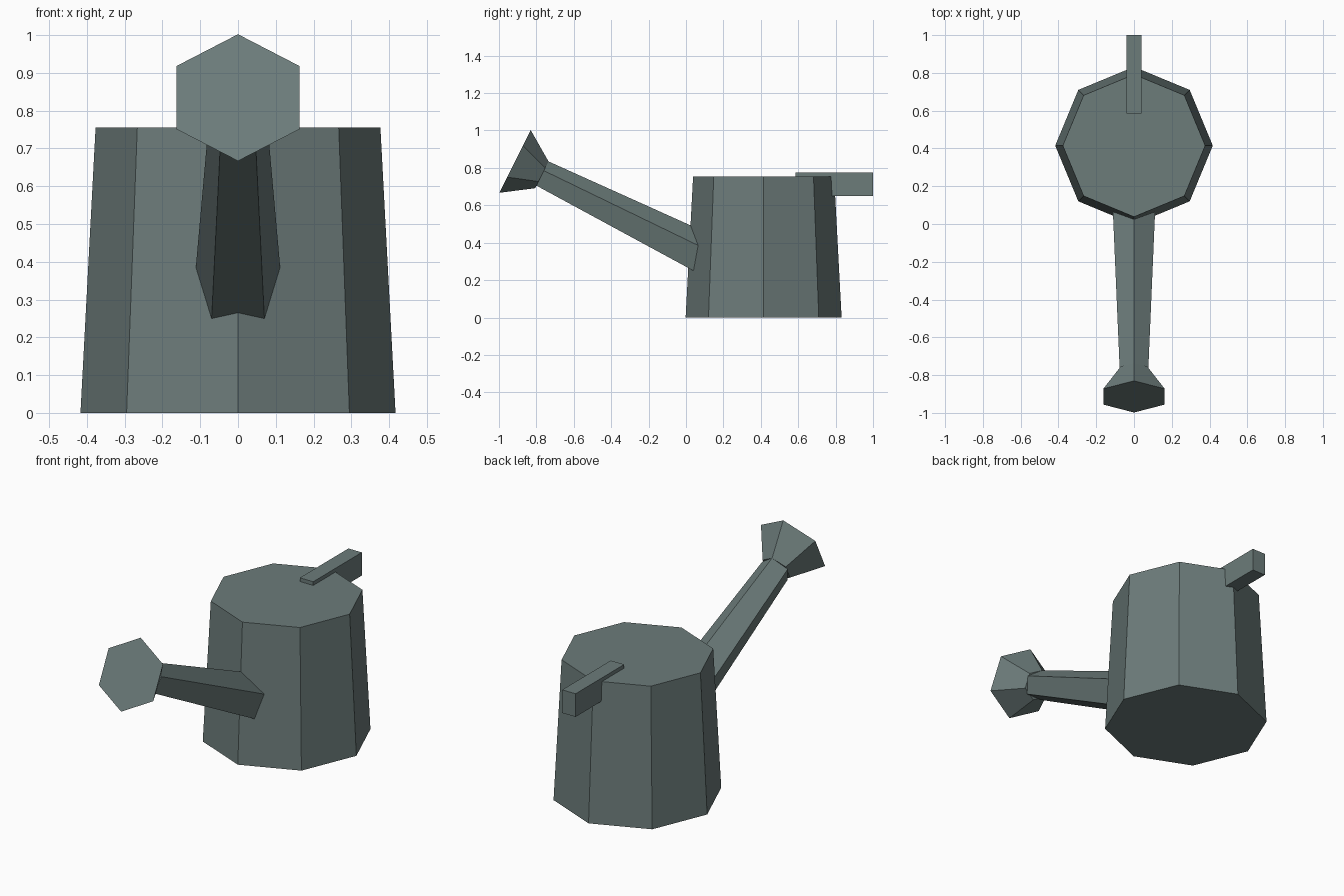
import bpy, bmesh, math
from mathutils import Vector

if "Cube" in bpy.data.objects:
    bpy.data.objects.remove(bpy.data.objects["Cube"])

metal = bpy.data.materials.new("grey_green_metal")
metal.diffuse_color = (0.15, 0.2, 0.195, 1)
metal.use_nodes = True
metal.node_tree.nodes["Principled BSDF"].inputs["Base Color"].default_value = metal.diffuse_color


def finish(name, bm):
    bmesh.ops.recalc_face_normals(bm, faces=bm.faces)
    mesh = bpy.data.meshes.new(name)
    bm.to_mesh(mesh)
    bm.free()
    mesh.materials.append(metal)
    obj = bpy.data.objects.new(name, mesh)
    bpy.context.collection.objects.link(obj)
    return obj


def frustum(name, sides, ends, up, start):
    """Capped tapered prism between two (centre, radius) ends; rings lie in the x / up plane."""
    bm = bmesh.new()
    rings = []
    for centre, radius in ends:
        ring = []
        for i in range(sides):
            a = start + math.tau * i / sides
            ring.append(bm.verts.new(centre + radius * (Vector((math.cos(a), 0, 0)) + up * math.sin(a))))
        rings.append(ring)
        bm.faces.new(ring)
    for i in range(sides):
        j = (i + 1) % sides
        bm.faces.new((rings[0][i], rings[0][j], rings[1][j], rings[1][i]))
    return finish(name, bm)


# Octagonal tapered can
frustum("body", 8, [(Vector((0, 0.415, 0)), 0.417), (Vector((0, 0.415, 0.755)), 0.377)],
        Vector((0, 1, 0)), 0)

# Sloping spout axis, pointing up and forwards
axis = Vector((0, -2, 1)).normalized()
across = Vector((0, 1, 2)).normalized()
tip = Vector((0, -0.771, 0.763))

# Five-sided spout, its root sunk into the can
frustum("spout", 5, [(tip, 0.08), (tip - axis * 1.03, 0.122)], across, math.pi / 2)

# Six-sided flared sprinkler head
frustum("sprinkler_head", 6, [(tip, 0.08), (tip + axis * 0.16, 0.1875)], across, math.pi / 2)

# Straight bar handle at the back
bm = bmesh.new()
bmesh.ops.create_cube(bm, size=1)
bmesh.ops.scale(bm, vec=(0.08, 0.415, 0.125), verts=bm.verts)
bmesh.ops.translate(bm, vec=(0, 0.7925, 0.7125), verts=bm.verts)
finish("handle", bm)
